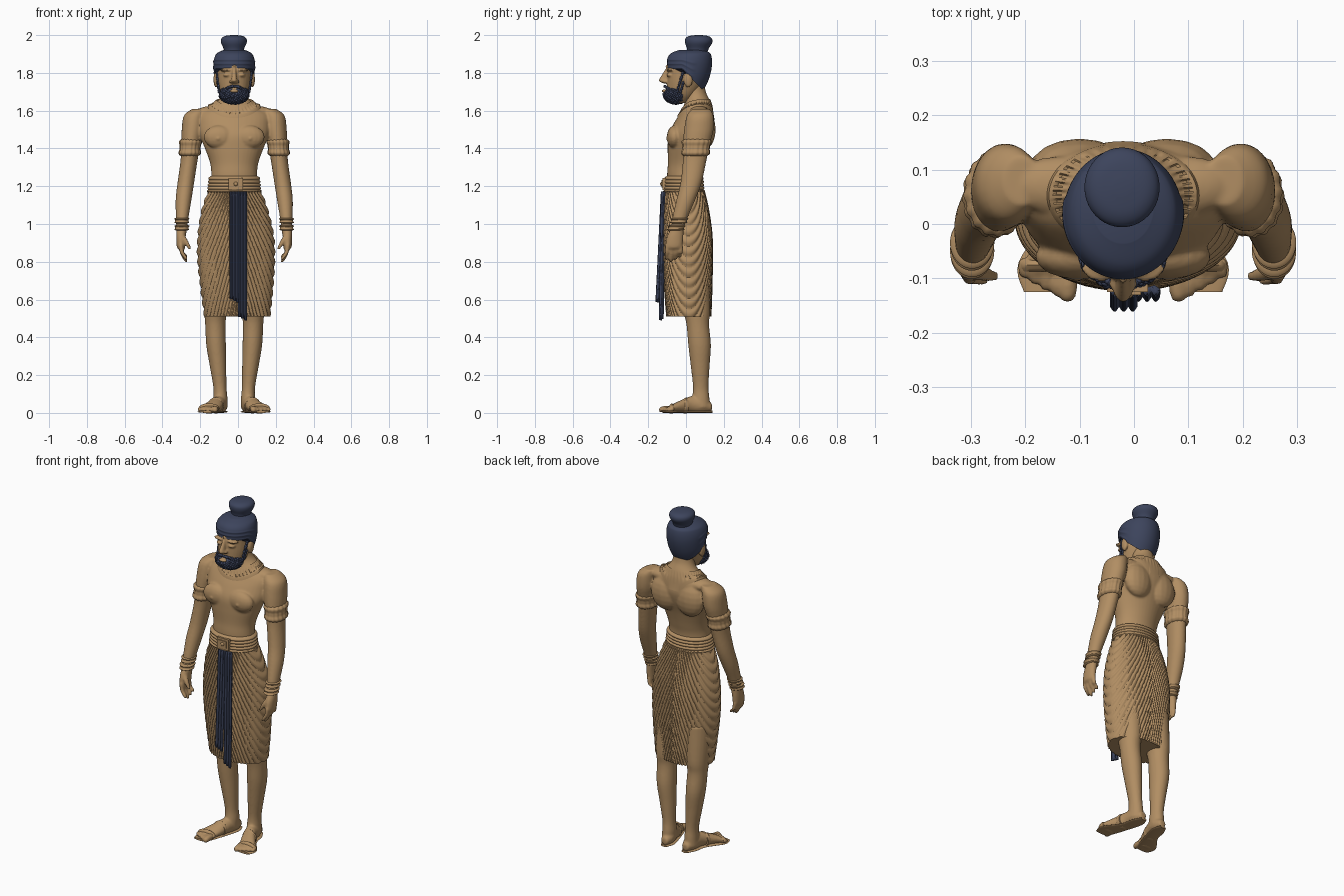
import bpy, bmesh, math, random
from mathutils import Matrix, Vector
from mathutils.bvhtree import BVHTree

random.seed(4)
if "Cube" in bpy.data.objects:
    bpy.data.objects.remove(bpy.data.objects["Cube"])
CX = -0.02          # body centre line
SIDES = (-1, 1)


def material(name, rgb):
    mat = bpy.data.materials.new(name)
    mat.use_nodes = True
    mat.diffuse_color = (*rgb, 1)
    mat.node_tree.nodes["Principled BSDF"].inputs["Base Color"].default_value = (*rgb, 1)
    return mat


TAN = material("warm tan", (0.44, 0.27, 0.125))
NAVY = material("dark navy", (0.046, 0.058, 0.108))


def finish(name, bm, mat, voxel=None):
    bmesh.ops.recalc_face_normals(bm, faces=bm.faces)
    for face in bm.faces:
        face.smooth = True
    mesh = bpy.data.meshes.new(name)
    bm.to_mesh(mesh)
    bm.free()
    mesh.materials.append(mat)
    obj = bpy.data.objects.new(name, mesh)
    bpy.context.collection.objects.link(obj)
    if voxel:
        fuse = obj.modifiers.new("fuse", 'REMESH')
        fuse.mode, fuse.voxel_size, fuse.use_smooth_shade = 'VOXEL', voxel, True
        soften = obj.modifiers.new("soften", 'SMOOTH')
        soften.factor, soften.iterations = 0.5, 4
    else:
        mesh.set_sharp_from_angle(angle=0.8)
    return obj


def smooth_rows(rows, steps):
    """Catmull-Rom through the sections."""
    rows = [Vector(r) for r in rows]
    out = []
    for i in range(len(rows) - 1):
        a, b, c, d = rows[max(i - 1, 0)], rows[i], rows[i + 1], rows[min(i + 2, len(rows) - 1)]
        for k in range(steps):
            t = k / steps
            out.append(b + (c - a) * (t / 2) + (a * 2 - b * 5 + c * 4 - d) * (t * t / 2)
                       + (b * 3 - a - c * 3 + d) * (t ** 3 / 2))
    return out + [rows[-1]]


def loft(bm, rows, n=24, steps=5, along='z', flute=0.0, shape=None):
    """Rows are (x, y, z, radius, radius); rings stand across the chosen axis."""
    rings = []
    for x, y, z, ra, rb in smooth_rows(rows, steps):
        ring = []
        for i in range(n):
            t = math.tau * i / n
            f = flute if i % 4 < 2 else 0
            if shape:
                f += shape(t, z)
            u, v = (ra + f) * math.cos(t), (rb + f) * math.sin(t)
            ring.append(bm.verts.new((x + u, y + v, z) if along == 'z' else (x + u, y, z + v)))
        rings.append(ring)
    for lo, hi in zip(rings, rings[1:]):
        for i in range(n):
            j = (i + 1) % n
            bm.faces.new((lo[i], lo[j], hi[j], hi[i]))
    bm.faces.new(rings[0])
    bm.faces.new(rings[-1])


def side_rows(rows, s):
    return [(CX + s * r[0], *r[1:]) for r in rows]


def ball(bm, centre, radii, u=16, v=10):
    m = Matrix.Translation(centre) @ Matrix.Diagonal((*radii, 1))
    bmesh.ops.create_uvsphere(bm, u_segments=u, v_segments=v, radius=1, matrix=m)


def band(bm, lower, upper, profile, flute=0.0):
    """Ornamental ring between two sections; profile gives the relief."""
    a, b = Vector(lower), Vector(upper)
    rows = []
    for i, p in enumerate(profile):
        r = a.lerp(b, i / (len(profile) - 1))
        rows.append((r[0], r[1], r[2], r[3] + p, r[4] + p))
    loft(bm, rows, n=64, steps=2, flute=flute)


# Body: torso, arms, hands, legs and feet fused into one skin
bm = bmesh.new()
loft(bm, [(CX, -.005, 1.12, .13, .09), (CX, -.01, 1.25, .122, .09), (CX, -.002, 1.32, .127, .094),
          (CX, .008, 1.4, .155, .105), (CX, .022, 1.47, .183, .115), (CX, .042, 1.53, .19, .108),
          (CX, .055, 1.58, .185, .09), (CX, .062, 1.62, .13, .077), (CX, .06, 1.66, .08, .063),
          (CX, .05, 1.7, .06, .055), (CX, .04, 1.76, .058, .055)], n=40)
for s in SIDES:
    X = lambda dx: CX + s * dx
    ball(bm, (X(.08), -.06, 1.46), (.082, .042, .062))       # chest
    ball(bm, (X(.085), -.1, 1.452), (.007, .008, .007))
    ball(bm, (X(.08), .105, 1.5), (.09, .052, .1))           # back
    ball(bm, (X(.115), .07, 1.59), (.09, .055, .035))        # shoulder slope
    loft(bm, side_rows([(.185, .08, 1.61, .035, .045), (.21, .075, 1.575, .056, .07),
                        (.22, .068, 1.5, .058, .078), (.23, .055, 1.42, .05, .07),
                        (.24, .045, 1.33, .045, .062), (.256, .027, 1.22, .044, .056),
                        (.268, 0, 1.13, .042, .05), (.275, -.03, 1.04, .034, .041),
                        (.278, -.045, .98, .029, .035), (.282, -.058, .93, .025, .044),
                        (.282, -.064, .88, .022, .044), (.278, -.066, .865, .015, .036)], s))
    for i in range(4):                                       # fingers
        y, tip = -.1 + .024 * i, .798 + .012 * abs(i - 1)
        loft(bm, side_rows([(.283, y, .89, .012, .012), (.277, y, .85, .012, .012),
                            (.26, y - .003, tip + .015, .011, .011), (.253, y - .003, tip, .006, .006)], s), n=10)
    loft(bm, side_rows([(.275, -.08, .94, .014, .016), (.255, -.092, .905, .014, .014),
                        (.233, -.096, .865, .008, .009)], s), n=10)
    loft(bm, side_rows([(.09, .03, .75, .08, .09), (.098, .055, .55, .062, .073),
                        (.1, .062, .47, .054, .06), (.096, .072, .36, .052, .06),
                        (.086, .075, .25, .044, .05), (.076, .078, .14, .035, .041),
                        (.073, .078, .08, .037, .046), (.075, .075, .03, .038, .052)], s))
    loft(bm, side_rows([(.068, .137, .03, .02, .02), (.072, .09, .042, .038, .042),
                        (.084, .03, .045, .037, .044), (.11, -.03, .034, .046, .032),
                        (.132, -.07, .024, .052, .022), (.138, -.09, .019, .046, .016)], s), along='y')
    for i in range(5):                                       # toes
        dx, end = .098 + .02 * i, -.143 + .011 * i
        r = .017 if i == 0 else .013
        loft(bm, side_rows([(dx, -.065, .022, r, r), (dx + .003, end + .02, .019, r, r),
                            (dx + .004, end, .015, r * .6, r * .6)], s), n=10, along='y')
body = finish("body", bm, TAN, voxel=.006)

# Sandals: thin sole and straps
bm = bmesh.new()
for s in SIDES:
    loft(bm, side_rows([(.068, .139, .006, .02, .006), (.073, .09, .006, .04, .006),
                        (.09, .02, .006, .04, .006), (.135, -.07, .006, .057, .006),
                        (.142, -.125, .006, .04, .006)], s), along='y')
    for y, dx, w, h in ((-.075, .134, .055, .027), (.0, .097, .043, .043)):
        loft(bm, side_rows([(dx, y + .012, h - .006, w - .004, h - .006), (dx, y, h - .003, w, h),
                            (dx, y - .012, h - .008, w - .002, h - .006)], s), along='y', steps=2)
finish("sandals", bm, TAN)

# Head with brows, closed lids, nose, lips and ears
bm = bmesh.new()
loft(bm, [(CX, -.035, 1.64, .04, .045), (CX, -.022, 1.68, .068, .076), (CX, -.003, 1.74, .086, .098),
          (CX, .014, 1.8, .092, .114), (CX, .02, 1.86, .092, .112), (CX, .02, 1.9, .07, .08)], n=32)
loft(bm, [(CX, -.095, 1.83, .008, .008), (CX, -.104, 1.8, .011, .018), (CX, -.114, 1.77, .015, .026),
          (CX, -.114, 1.757, .019, .03), (CX, -.105, 1.745, .014, .018)], n=16)
ball(bm, (CX, -.113, 1.704), (.026, .017, .009))
ball(bm, (CX, -.103, 1.835), (.007, .007, .007))
for s in SIDES:
    ball(bm, (CX + s * .04, -.082, 1.815), (.036, .024, .008))
    ball(bm, (CX + s * .038, -.08, 1.789), (.022, .024, .011))
    ball(bm, (CX + s * .017, -.11, 1.754), (.009, .012, .009))
    ball(bm, (CX + s * .096, .012, 1.765), (.014, .024, .042))
finish("head", bm, TAN, voxel=.005)

# Hair: swept cap with combed ridges in front, and a top knot
bm = bmesh.new()
loft(bm, [(CX, .022, 1.82, .104, .116), (CX, .022, 1.845, .109, .121), (CX, .022, 1.88, .107, .119),
          (CX, .025, 1.905, .09, .102), (CX, .03, 1.922, .055, .065)], n=64, steps=10)
for v in bm.verts:
    w = min(1, max(0, (1.9 - v.co.z) / .08))
    if v.co.z < 1.885 and v.co.y < .05:
        ridge = 1 + .025 * max(0, math.sin(v.co.z * 300))
        v.co.x = CX + (v.co.x - CX) * ridge
        v.co.y *= ridge
    back = max(0, v.co.y + .02)
    v.co.z -= w * back * .72
    v.co.y -= w * w * back * .3
finish("hair_cap", bm, NAVY)
bm = bmesh.new()
loft(bm, [(-.022, .06, 1.905, .05, .052), (-.022, .063, 1.93, .055, .058), (-.022, .067, 1.96, .068, .072),
          (-.022, .067, 1.982, .066, .07), (-.022, .067, 1.995, .048, .05), (-.022, .067, 2, .015, .015)], n=40)
finish("top_knot", bm, NAVY)

# Beard, sideburns and moustache covered in small curls
bm = bmesh.new()
centre, radii = Vector((CX, -.054, 1.686)), Vector((.076, .062, .048))
ball(bm, centre, radii, 32, 20)
curls = []
COUNT = 420
for i in range(COUNT):
    h = 1 - 2 * (i + .5) / COUNT
    t, r = i * 2.39996, math.sqrt(1 - h * h)
    p = centre + Vector((r * math.cos(t) * radii.x, r * math.sin(t) * radii.y, h * radii.z))
    mouth = abs(p.x - CX) < .032 and p.z > 1.69 and p.y < -.08
    if p.z < 1.718 and not mouth:
        curls.append(p)
for s in SIDES:
    for i in range(14):
        t = i / 13
        for y in (-.012, .006):
            curls.append(Vector((CX + s * (.08 + .012 * t), -.035 + .03 * t + y, 1.7 + .1 * t)))
    for i in range(9):
        t = i / 8
        curls.append(Vector((CX + s * (.004 + .046 * t), -.112 + .03 * t * t, 1.729 - .02 * t * t)))
for p in curls:
    r = random.uniform(.006, .0095)
    m = Matrix.Translation(p)
    bmesh.ops.create_icosphere(bm, subdivisions=1, radius=r, matrix=m)
finish("beard", bm, NAVY)

# Collar laid over the shoulders, with raised rims and beads
bpy.context.view_layer.update()
skin = BVHTree.FromObject(body, bpy.context.evaluated_depsgraph_get())
bm = bmesh.new()
relief = (-.01, .012, .012, .005, .005, .005, .012, .012, -.01)
N, rings = 216, []
for k, lift in enumerate(relief):
    f, ring = k / (len(relief) - 1), []
    for i in range(N):
        t = math.tau * i / N
        x = CX + (.088 + .055 * f) * math.cos(t)
        y = .052 + (.072 + .028 * f) * math.sin(t)
        hit = skin.ray_cast(Vector((x, y, 1.9)), Vector((0, 0, -1)))[0]
        bead = .006 if 2 < k < 6 and i % 6 < 3 else 0
        ring.append(bm.verts.new((x, y, (hit.z if hit else 1.56) + lift + bead)))
    rings.append(ring)
for lo, hi in zip(rings, rings[1:]):
    for i in range(N):
        j = (i + 1) % N
        bm.faces.new((lo[i], lo[j], hi[j], hi[i]))
finish("collar", bm, TAN)

# Armbands and bracelets
RIMS = (-.008, .004, .004, 0, 0, 0, .004, .004, -.008)
bm = bmesh.new()
for s in SIDES:
    band(bm, (CX + s * .237, .049, 1.36, .052, .068), (CX + s * .23, .058, 1.45, .054, .073), RIMS, .003)
finish("armbands", bm, TAN)
bm = bmesh.new()
for s in SIDES:
    for z in (.965, 1.003):
        d = (z - 1) * .4
        band(bm, (CX + s * .278, -.042 + d, z, .034, .041), (CX + s * .277, -.034 + d, z + .03, .036, .043), RIMS)
finish("bracelets", bm, TAN)

# Belt with cords and a buckle
bm = bmesh.new()
cords = [-.012] + [.003, .003, -.002] * 5 + [-.012]
band(bm, (CX, -.011, 1.165, .142, .107), (CX, -.011, 1.255, .132, .1), cords)
finish("belt", bm, TAN)
bm = bmesh.new()
for size, y in (((.075, .02, .065), -.115), ((.05, .02, .04), -.12)):
    m = Matrix.Translation((-.012, y, 1.212)) @ Matrix.Diagonal((*size, 1))
    bmesh.ops.create_cube(bm, size=1, matrix=m)
ball(bm, (-.012, -.129, 1.212), (.011, .008, .011))
finish("buckle", bm, TAN)


# Wrapped skirt: folds fall from the belt and swag around the hips
def folds(t, z):
    around = abs(math.remainder(t + math.pi / 2, math.tau))
    phase = (z - .22 * (around - 1.6) ** 2) / .055
    return .009 * abs(math.sin(math.pi * phase)) - .006


bm = bmesh.new()
loft(bm, [(-.018, -.008, 1.18, .138, .104), (-.017, 0, 1.08, .174, .119), (-.012, .008, .95, .2, .129),
          (-.01, .01, .82, .205, .13), (-.006, .012, .65, .191, .125), (-.004, .015, .51, .174, .117)],
     n=360, steps=18, shape=folds)
finish("skirt", bm, TAN)

# Pleated sash hanging in front, its two tails of different length
bm = bmesh.new()
for left, right, hem, reach in ((-.044, .006, .61, -.152), (.0, .048, .515, -.134)):
    cols, rows, grid = 24, 20, []
    for r in range(rows + 1):
        f = r / rows
        line = []
        for c in range(cols + 1):
            u = c / cols
            low = hem - .025 * u
            pleat = .009 * abs(math.sin(u * math.pi * 3))
            line.append(bm.verts.new((left + (right - left) * u, -.124 + (reach + .124) * f - pleat,
                                      1.172 + (low - 1.172) * f)))
        grid.append(line)
    for a, b in zip(grid, grid[1:]):
        for c in range(cols):
            bm.faces.new((a[c], b[c], b[c + 1], a[c + 1]))
sash = finish("sash", bm, NAVY)
thick = sash.modifiers.new("thickness", 'SOLIDIFY')
thick.thickness, thick.offset = .016, -1
